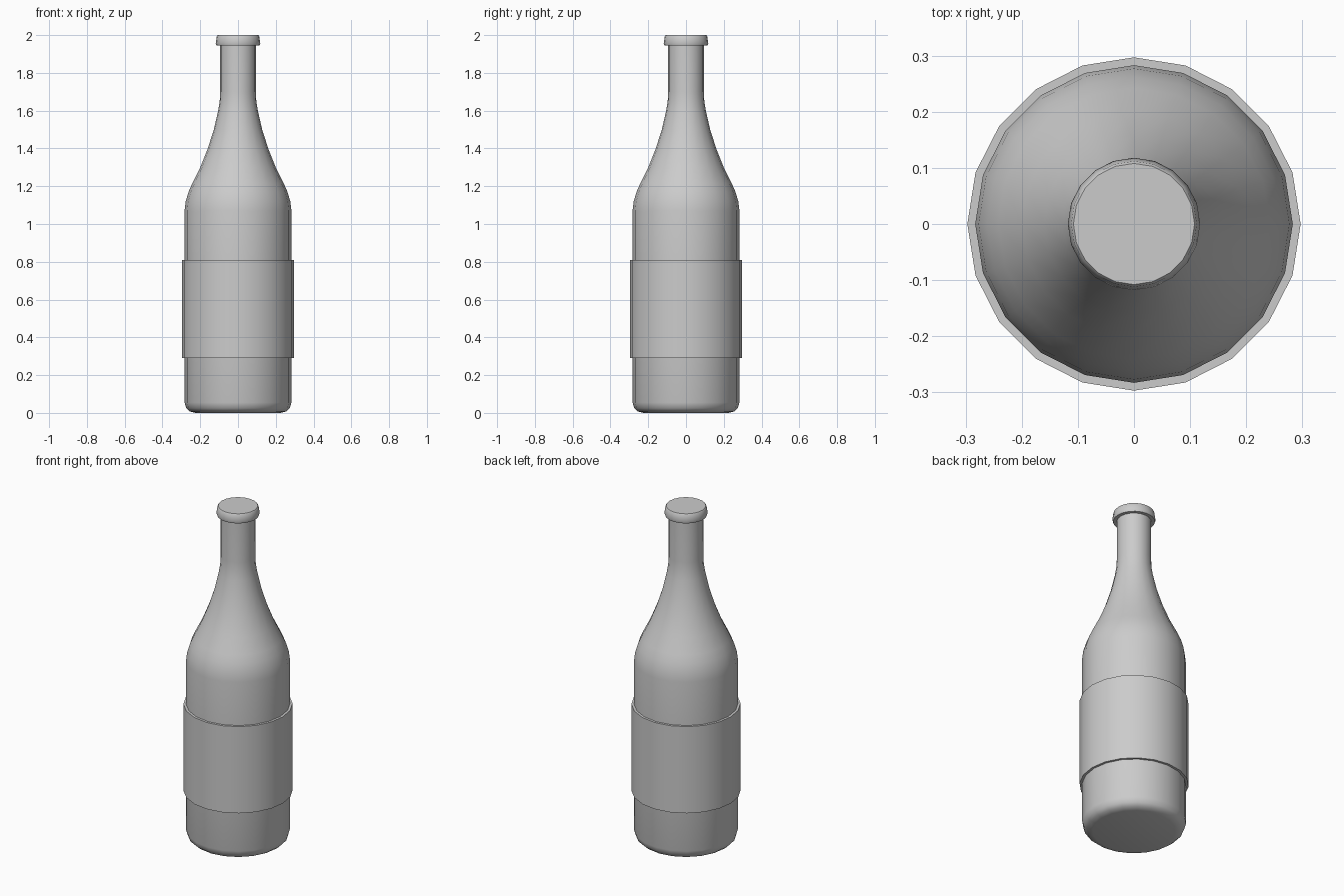
import bpy
import math

if "Cube" in bpy.data.objects:
    bpy.data.objects.remove(bpy.data.objects["Cube"], do_unlink=True)

SIDES = 20

grey = bpy.data.materials.new("plain_grey")
grey.use_nodes = True
colour = (0.6, 0.6, 0.6, 1)
grey.diffuse_color = colour
grey.node_tree.nodes["Principled BSDF"].inputs["Base Color"].default_value = colour


def lathe(name, profile, closed=False):
    """Turn (radius, height) points around z; open profiles get flat end caps."""
    verts, faces = [], []
    for r, z in profile:
        for i in range(SIDES):
            a = math.tau * i / SIDES
            verts.append((r * math.cos(a), r * math.sin(a), z))
    rings = len(profile)
    for k in range(rings if closed else rings - 1):
        low, high = k * SIDES, (k + 1) % rings * SIDES
        for i in range(SIDES):
            j = (i + 1) % SIDES
            faces.append((low + i, low + j, high + j, high + i))
    if not closed:
        faces.append(tuple(reversed(range(SIDES))))
        faces.append(tuple(range((rings - 1) * SIDES, rings * SIDES)))
    mesh = bpy.data.meshes.new(name)
    mesh.from_pydata(verts, [], faces)
    mesh.materials.append(grey)
    obj = bpy.data.objects.new(name, mesh)
    bpy.context.collection.objects.link(obj)
    bpy.ops.object.select_all(action="DESELECT")
    obj.select_set(True)
    bpy.context.view_layer.objects.active = obj
    bpy.ops.object.shade_smooth_by_angle(angle=math.radians(40))
    return obj


# Glass body: rounded foot, straight wall, sloping shoulder and slim neck
lathe("bottle_body", [
    (0.225, 0), (0.255, 0.008), (0.274, 0.025), (0.283, 0.055),
    (0.283, 1.07), (0.277, 1.12), (0.262, 1.17), (0.242, 1.215),
    (0.2, 1.3), (0.16, 1.4), (0.128, 1.5), (0.105, 1.6),
    (0.097, 1.65), (0.094, 1.7), (0.094, 1.96),
])

# Raised label sleeve around the body
lathe("label_sleeve", [
    (0.28, 0.29), (0.297, 0.29), (0.297, 0.81), (0.28, 0.81),
], closed=True)

# Tapered cap with a slightly overhanging rim
lathe("bottle_cap", [
    (0.09, 1.945), (0.114, 1.945), (0.118, 1.957), (0.112, 1.995), (0.108, 2.0),
])
